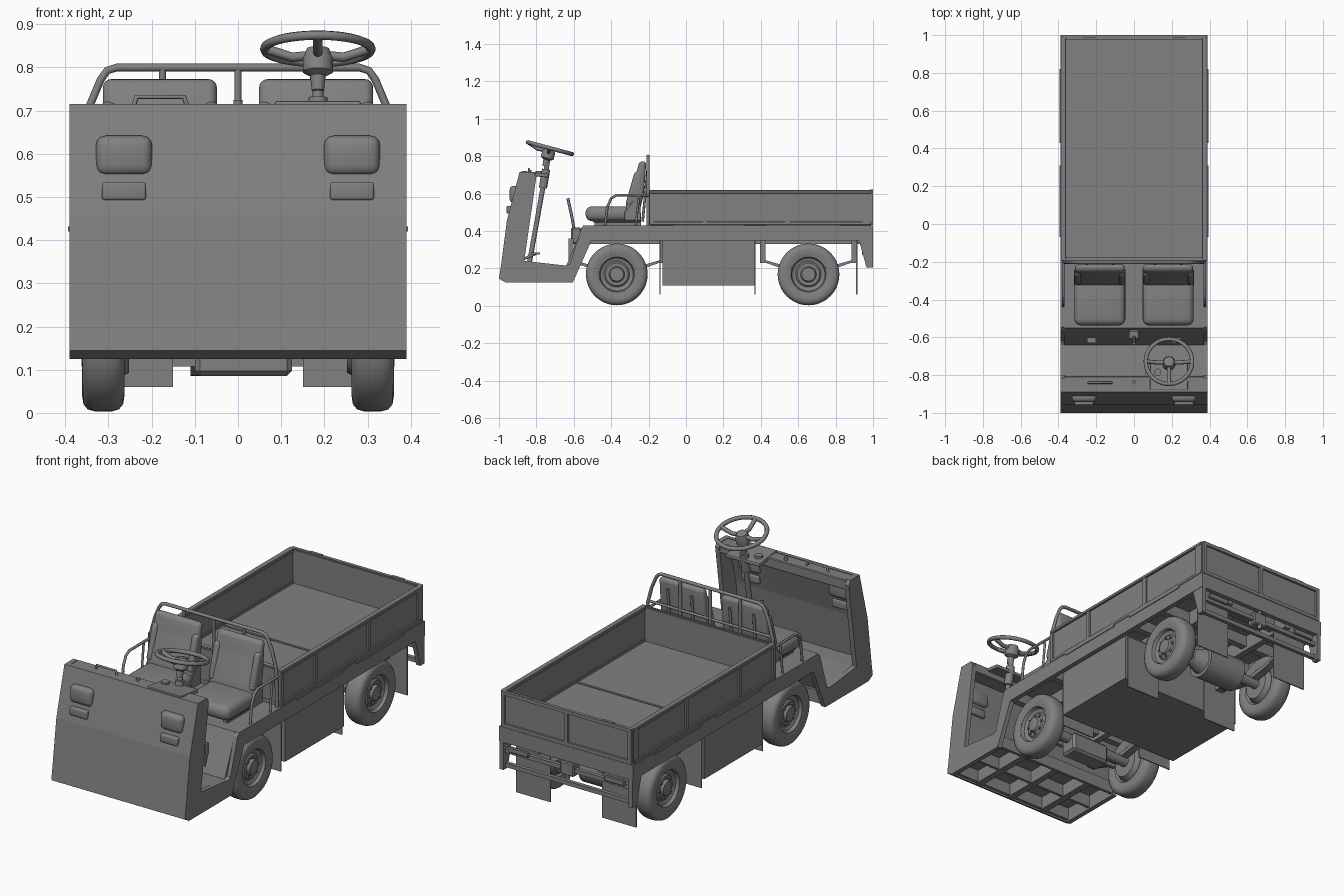
import bpy, bmesh, math
from mathutils import Matrix, Vector

cube = bpy.data.objects.get("Cube")
if cube:
    bpy.data.objects.remove(cube, do_unlink=True)

grey = bpy.data.materials.new("plain_grey")
grey.use_nodes = True
grey.diffuse_color = (0.22, 0.22, 0.22, 1)
grey.node_tree.nodes["Principled BSDF"].inputs["Base Color"].default_value = (0.22, 0.22, 0.22, 1)
SIDES = (("left", 1), ("right", -1))


def finish(name, bm, bevel=0, seg=1, smooth=False):
    bmesh.ops.recalc_face_normals(bm, faces=bm.faces)
    if bevel:
        bmesh.ops.bevel(bm, geom=bm.edges[:], offset=bevel, segments=seg, profile=0.5,
                        affect='EDGES', clamp_overlap=True)
    me = bpy.data.meshes.new(name)
    bm.to_mesh(me)
    bm.free()
    me.materials.append(grey)
    ob = bpy.data.objects.new(name, me)
    bpy.context.collection.objects.link(ob)
    if smooth:
        bpy.ops.object.select_all(action='DESELECT')
        bpy.context.view_layer.objects.active = ob
        ob.select_set(True)
        bpy.ops.object.shade_smooth_by_angle(angle=math.radians(40))
    return ob


def box(name, x, y, z, bevel=0, seg=1, smooth=False):
    bm = bmesh.new()
    bmesh.ops.create_cube(bm, size=1)
    for v in bm.verts:
        v.co = [(r[0] + r[1]) / 2 + c * abs(r[1] - r[0]) for c, r in zip(v.co, (x, y, z))]
    return finish(name, bm, bevel, seg, smooth)


def prism(name, x, yz, bevel=0, seg=1, smooth=False):
    """Side outline in y, z stretched between two x values."""
    bm = bmesh.new()
    face = bm.faces.new([bm.verts.new((x[0], *p)) for p in yz])
    new = bmesh.ops.extrude_face_region(bm, geom=[face])["geom"]
    bmesh.ops.translate(bm, vec=(x[1] - x[0], 0, 0), verts=[v for v in new if isinstance(v, bmesh.types.BMVert)])
    return finish(name, bm, bevel, seg, smooth)


def lathe(name, profile, matrix, steps=40):
    """Spin (radius, height) points around local z."""
    bm = bmesh.new()
    vs = [bm.verts.new((r, 0, h)) for r, h in profile]
    es = [bm.edges.new(p) for p in zip(vs, vs[1:])]
    bmesh.ops.spin(bm, geom=vs + es, cent=(0, 0, 0), axis=(0, 0, 1), angle=math.tau, steps=steps)
    bmesh.ops.remove_doubles(bm, verts=bm.verts[:], dist=1e-5)
    bm.transform(matrix)
    return finish(name, bm, smooth=True)


def rod(name, a, b, r, r2=None, steps=16):
    a, b = Vector(a), Vector(b)
    d = b - a
    m = Matrix.Translation(a) @ d.to_track_quat('Z', 'Y').to_matrix().to_4x4()
    return lathe(name, [(0, 0), (r, 0), (r2 or r, d.length), (0, d.length)], m, steps)


def tube(name, pts, r, cyclic=False):
    cu = bpy.data.curves.new(name, 'CURVE')
    cu.dimensions = '3D'
    cu.bevel_depth, cu.bevel_resolution, cu.use_fill_caps = r, 2, True
    sp = cu.splines.new('POLY')
    sp.points.add(len(pts) - 1)
    for p, c in zip(sp.points, pts):
        p.co = (*c, 1)
    sp.use_cyclic_u = cyclic
    sp.use_smooth = True
    cu.materials.append(grey)
    ob = bpy.data.objects.new(name, cu)
    bpy.context.collection.objects.link(ob)
    bpy.ops.object.select_all(action='DESELECT')
    bpy.context.view_layer.objects.active = ob
    ob.select_set(True)
    bpy.ops.object.convert(target='MESH')


# Body sides: cowl, sill and long frame in one outline
front = [(-1, .145), (-.99, .21), (-.957, .46), (-.89, .715)]
side = [(-.965, .125)] + front + [(-.815, .715), (-.8, .69), (-.865, .24), (-.64, .215), (-.62, .225),
        (-.56, .415), (-.545, .43), (1, .43), (1, .35), (-.505, .35), (-.605, .125)]
for n, s in SIDES:
    prism(f"{n}_body_side", (s * .365, s * .39), side)
prism("front_panel", (-.385, .385), front + [(-.87, .715), (-.937, .46), (-.97, .21), (-.965, .125)])
box("dash_shelf", (-.37, .37), (-.885, -.805), (.66, .712), .004)
prism("cab_floor", (-.37, .37), [(-.98, .2), (-.64, .2), (-.64, .215), (-.87, .235), (-.98, .235)])
prism("seat_base_front", (-.37, .37), [(-.64, .2), (-.62, .2), (-.53, .41), (-.53, .43), (-.55, .43), (-.64, .215)])
box("seat_deck", (-.37, .37), (-.55, -.19), (.405, .43))
for i, x in enumerate((-.21, 0, .21)):
    box(f"floor_rib_{i}", (x - .018, x + .018), (-.97, -.61), (.132, .2))
for i, y in enumerate((-.965, -.8, -.62)):
    box(f"floor_cross_{i}", (-.37, .37), (y, y + .015), (.135, .2))

# Front lamps
for n, s in SIDES:
    for part, hw, z, y, b in (("headlamp", .065, (.55, .642), -.94, .022), ("indicator", .051, (.493, .535), -.956, .006)):
        lamp = box(f"{n}_{part}", (s * .264 - hw, s * .264 + hw), (y, y + .05), z, b, 3, True)
        lamp.data.transform(Matrix.Translation((0, -.003, 0)))

# Dashboard and steering
prism("instrument_pod", (.085, .285), [(-.88, .7), (-.88, .723), (-.735, .705), (-.735, .685)], .006, 2)
rod("gauge", (.125, -.785, .7), (.125, -.785, .722), .02)
rod("dash_switch", (0, -.835, .7), (0, -.835, .725), .01)
tube("dash_grab_handle", [(-.245, -.84, .7), (-.235, -.84, .732), (-.125, -.84, .732), (-.115, -.84, .7)], .006)
rod("steering_column", (.185, -.837, .23), (.185, -.735, .8), .013)
rod("column_sleeve", (.185, -.765, .63), (.185, -.748, .73), .022)
steer = Matrix.Translation((.185, -.728, .843)) @ Matrix.Rotation(math.radians(-15), 4, 'X')
lathe("steering_hub", [(0, -.1), (.014, -.1), (.018, -.065), (.035, -.055), (.035, -.025), (.026, 0), (0, .004)], steer)
ring = [(math.cos(a * math.tau / 48), math.sin(a * math.tau / 48)) for a in range(48)]
tube("steering_rim", [steer @ Vector((c * .123, d * .123, 0)) for c, d in ring], .011, True)
for i, a in enumerate((0, 180, 270)):
    c, d = math.cos(math.radians(a)), math.sin(math.radians(a))
    tube(f"steering_spoke_{i}", [steer @ Vector((c * r, d * r, h)) for r, h in ((.01, -.015), (.06, -.02), (.12, 0))], .011)
tube("brake_lever", [(0, -.585, .3), (0, -.6, .42), (0, -.615, .5), (0, -.632, .575)], .008)
box("lever_bracket", (-.03, .03), (-.615, -.56), (.33, .42), .008)
for i, x in enumerate((.09, .26)):
    box(f"pedal_{i}", (x - .03, x + .03), (-.83, -.78), (.275, .285))
    rod(f"pedal_arm_{i}", (x, -.8, .28), (x, -.87, .25), .007)

# Seats with arm rails
for n, s in SIDES:
    c = s * .181
    box(f"{n}_seat_cushion", (c - .135, c + .135), (-.537, -.255), (.453, .532), .034, 4, True)
    box(f"{n}_seat_pan", (c - .115, c + .115), (-.5, -.24), (.445, .47), .006)
    for k in (-1, 1):
        box(f"{n}_seat_slider_{k}", (c + k * .09 - .012, c + k * .09 + .012), (-.49, -.24), (.428, .448))
        prism(f"{n}_seat_hinge_{k}", (c + k * .128 - .008, c + k * .128 + .008),
              [(-.33, .455), (-.33, .5), (-.285, .56), (-.245, .56), (-.24, .455)], .003)
        tube(f"{n}_seat_back_strut_{k}", [(c + k * .07, -.232, .45), (c + k * .07, -.205, .73)], .007)
    prism(f"{n}_seat_back", (c - .132, c + .132),
          [(-.325, .5), (-.322, .54), (-.27, .69), (-.25, .773), (-.212, .773), (-.225, .6), (-.25, .5)], .03, 4, True)
    for k in (-1, 1):
        prism(f"{n}_seat_bolster_{k}", (c + k * .1, c + k * .134),
              [(-.325, .54), (-.275, .715), (-.235, .73), (-.24, .53)], .014, 3, True)
    tube(f"{n}_arm_rail", [(s * .375, -.435, .42), (s * .375, -.42, .53), (s * .375, -.4, .575), (s * .375, -.37, .592),
                           (s * .375, -.2, .592)], .007)
    rod(f"{n}_arm_rail_post", (s * .375, -.27, .42), (s * .375, -.25, .592), .006)

# Head guard behind the seats
half = [(.37, .43), (.365, .63), (.342, .715), (.318, .772), (.303, .793), (.28, .8)]
tube("guard_hoop", [(x, -.203, z) for x, z in half] + [(-x, -.203, z) for x, z in half[::-1]], .009)
tube("guard_crossbar", [(-.36, -.203, .64), (.36, -.203, .64)], .007)
for i, x in enumerate((-.175, 0, .175)):
    rod(f"guard_post_{i}", (x, -.203, .43), (x, -.203, .8), .008)

# Cargo bed: panels framed by rails and posts
box("bed_floor", (-.375, .375), (-.19, .99), (.41, .436))
box("bed_floor_seam", (-.365, .365), (.388, .4), (.434, .44))
for n, s in SIDES:
    box(f"{n}_bed_panel", (s * .364, s * .38), (-.19, .985), (.43, .612))
    for z0, z1 in ((.432, .45), (.6, .618)):
        box(f"{n}_bed_rail_{z0}", (s * .36, s * .39), (-.195, .99), (z0, z1), .003)
    for i, (y0, y1) in enumerate(((-.195, -.175), (.09, .11), (.53, .555), (.945, .99))):
        box(f"{n}_bed_post_{i}", (s * .366, s * .388), (y0, y1), (.432, .612))
    for y0, y1 in ((-.07, .31), (.43, .82)):
        box(f"{n}_bed_hinge_{y0}", (s * .386, s * .394), (y0, y1), (.42, .432))
for n, y, out in (("front_bed", -.19, -.008), ("tailgate", .978, .017)):
    box(f"{n}_panel", (-.37, .37), (y, y + .012), (.43, .612))
    ys = sorted((y + .006, y + .006 + out))
    for z0, z1 in ((.432, .45), (.6, .618)):
        box(f"{n}_rail_{z0}", (-.38, .38), ys, (z0, z1))
    for i, x in enumerate((-.37, 0, .37)):
        box(f"{n}_post_{i}", (x - .01, x + .01), ys, (.432, .612))
box("rear_beam", (-.385, .385), (.975, 1), (.35, .43))
for i, x in enumerate((-.24, .24)):
    box(f"tailgate_latch_{i}", (x - .035, x + .035), (.985, 1), (.61, .622))

# Rear corner skirts, bumper bars and tow hitch
for n, s in SIDES:
    prism(f"{n}_rear_skirt", (s * .365, s * .388), [(.925, .35), (.965, .205), (1, .205), (1, .35)])
    box(f"{n}_tail_lamp", (s * .22, s * .34), (.985, 1), (.305, .335), .004)
for z in (.215, .29):
    box(f"rear_bar_{z}", (-.375, .375), (.965, .985), (z, z + .022))
box("tow_hitch", (-.04, .04), (.94, .995), (.27, .34), .006)
rod("tow_pin", (0, .985, .25), (0, .985, .36), .01)

# Chassis, battery box and flaps
box("battery_box", (-.362, .362), (-.125, .365), (.108, .36))
for n, s in SIDES:
    box(f"{n}_chassis_rail", (s * .17, s * .205), (-.55, .98), (.33, .41))
    for i, (y, z) in enumerate(((-.14, .06), (.368, .06), (.913, .06))):
        box(f"{n}_mud_flap_{i}", (s * .15, s * .35), (y - .003, y + .003), (z, .35))
for i, y in enumerate((-.5, -.2, .45, .66, .88)):
    box(f"cross_member_{i}", (-.37, .37), (y - .018, y + .018), (.35, .41))

# Axles, springs and wheels
tire = [(.1, -.042), (.128, -.049), (.148, -.046), (.16, -.036), (.165, -.018), (.165, .018), (.16, .036),
        (.148, .046), (.128, .049), (.1, .042)]
rim = [(.1, .042), (.094, .042), (.088, .026), (.068, .018), (.06, .026), (.042, .026), (.036, .04), (0, .042)]
for axle, y in (("front", -.37), ("rear", .655)):
    rod(f"{axle}_axle", (-.3, y, .17), (.3, y, .17), .026)
    for n, s in SIDES:
        m = Matrix.Translation((s * .312, y, .168)) @ Matrix.Rotation(s * math.pi / 2, 4, 'Y')
        lathe(f"{axle}_{n}_tire", tire, m, 48)
        lathe(f"{axle}_{n}_rim", rim, m)
        lathe(f"{axle}_{n}_drum", [(.1, -.042), (.09, -.03), (.075, -.06), (0, -.06)], m)
        for i in range(8):
            c, d = math.cos(i * math.tau / 8), math.sin(i * math.tau / 8)
            rod(f"{axle}_{n}_bolt_{i}", m @ Vector((c * .052, d * .052, .02)), m @ Vector((c * .052, d * .052, .034)), .006, steps=6)
        x = s * .225
        prism(f"{axle}_{n}_leaf_spring", (x - .02, x + .02),
              [(y - .25, .25), (y - .13, .215), (y, .2), (y + .13, .215), (y + .25, .25),
               (y + .25, .238), (y + .13, .195), (y, .175), (y - .13, .195), (y - .25, .238)])
        for k in (-1, 1):
            box(f"{axle}_{n}_spring_hanger_{k}", (x - .024, x + .024), (y + k * .245 - .014, y + k * .245 + .014), (.23, .36))
rod("drive_motor", (-.11, .655, .17), (.11, .655, .17), .085, steps=32)
rod("gear_case", (.1, .655, .17), (.18, .655, .17), .07, .04, 24)
box("front_axle_beam", (-.1, .125), (-.42, -.32), (.085, .19), .012)
box("steering_link", (-.24, .24), (-.45, -.43), (.16, .18))
